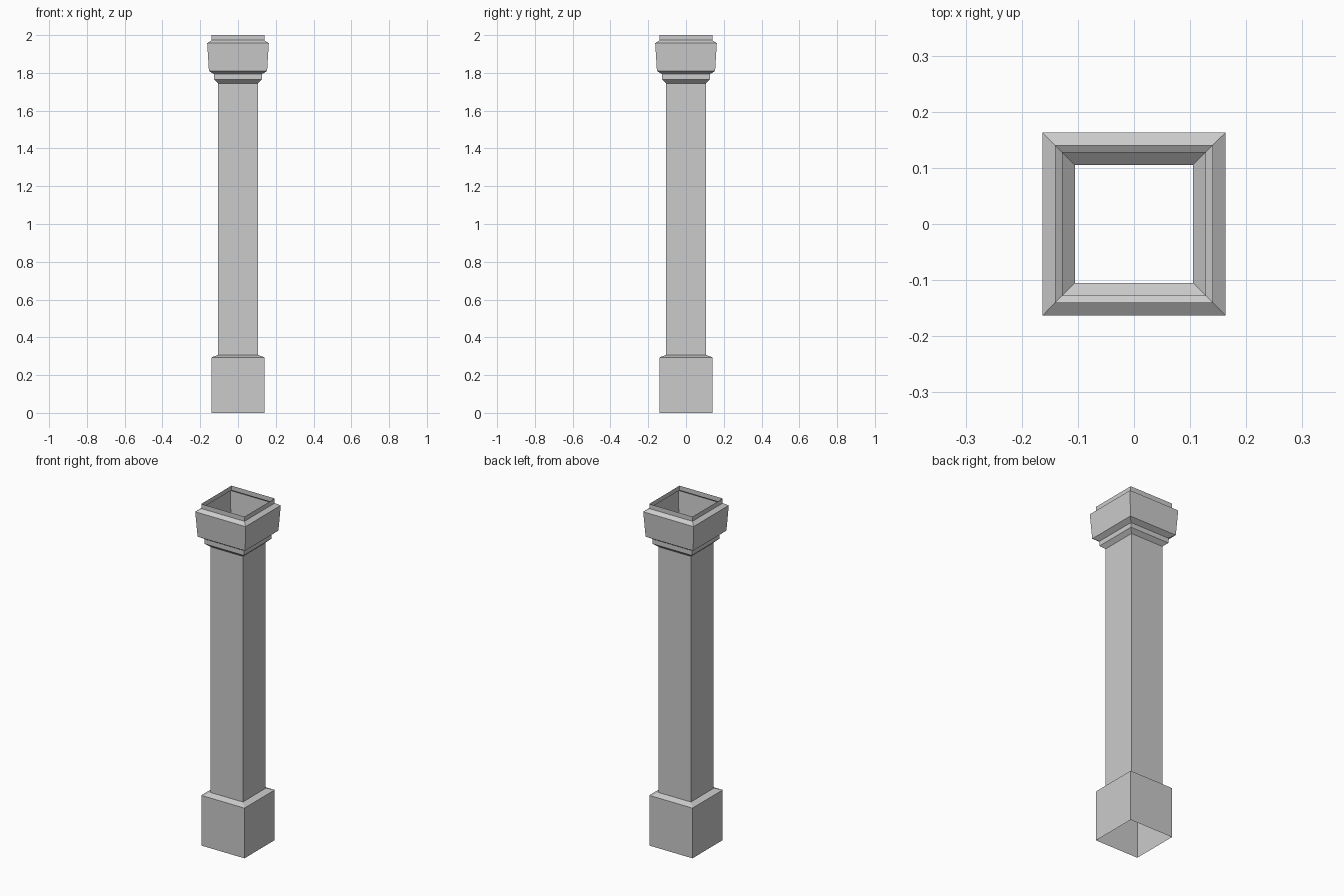
import bpy
import bmesh

cube = bpy.data.objects.get("Cube")
if cube:
    bpy.data.objects.remove(cube, do_unlink=True)

# One plain stone colour
stone = bpy.data.materials.new("grey stone")
stone.use_nodes = True
colour = (0.6, 0.6, 0.6, 1.0)
stone.diffuse_color = colour
stone.node_tree.nodes["Principled BSDF"].inputs["Base Color"].default_value = colour

CORNERS = [(-1, -1), (1, -1), (1, 1), (-1, 1)]


def square_shell(name, profile):
    """Open square tube through (half width, height) profile points."""
    bm = bmesh.new()
    rings = [[bm.verts.new((x * half, y * half, z)) for x, y in CORNERS]
             for half, z in profile]
    for low, high in zip(rings, rings[1:]):
        for i in range(4):
            j = (i + 1) % 4
            bm.faces.new((low[i], low[j], high[j], high[i]))
    mesh = bpy.data.meshes.new(name)
    bm.to_mesh(mesh)
    bm.free()
    mesh.materials.append(stone)
    obj = bpy.data.objects.new(name, mesh)
    bpy.context.collection.objects.link(obj)
    return obj


SHAFT = 0.105
BASE_TOP = 0.307
NECK_START = 1.745

# Plinth with a bevelled top edge
square_shell("plinth", [(0.14, 0), (0.14, 0.294), (SHAFT, BASE_TOP)])

# Straight hollow shaft
square_shell("shaft", [(SHAFT, BASE_TOP), (SHAFT, NECK_START)])

# Capital: neck band, flared block, bevel and top rim
square_shell("capital", [
    (SHAFT, NECK_START), (0.127, 1.765), (0.127, 1.793),
    (0.154, 1.81), (0.163, 1.957), (0.14, 1.973), (0.14, 2.0),
])
